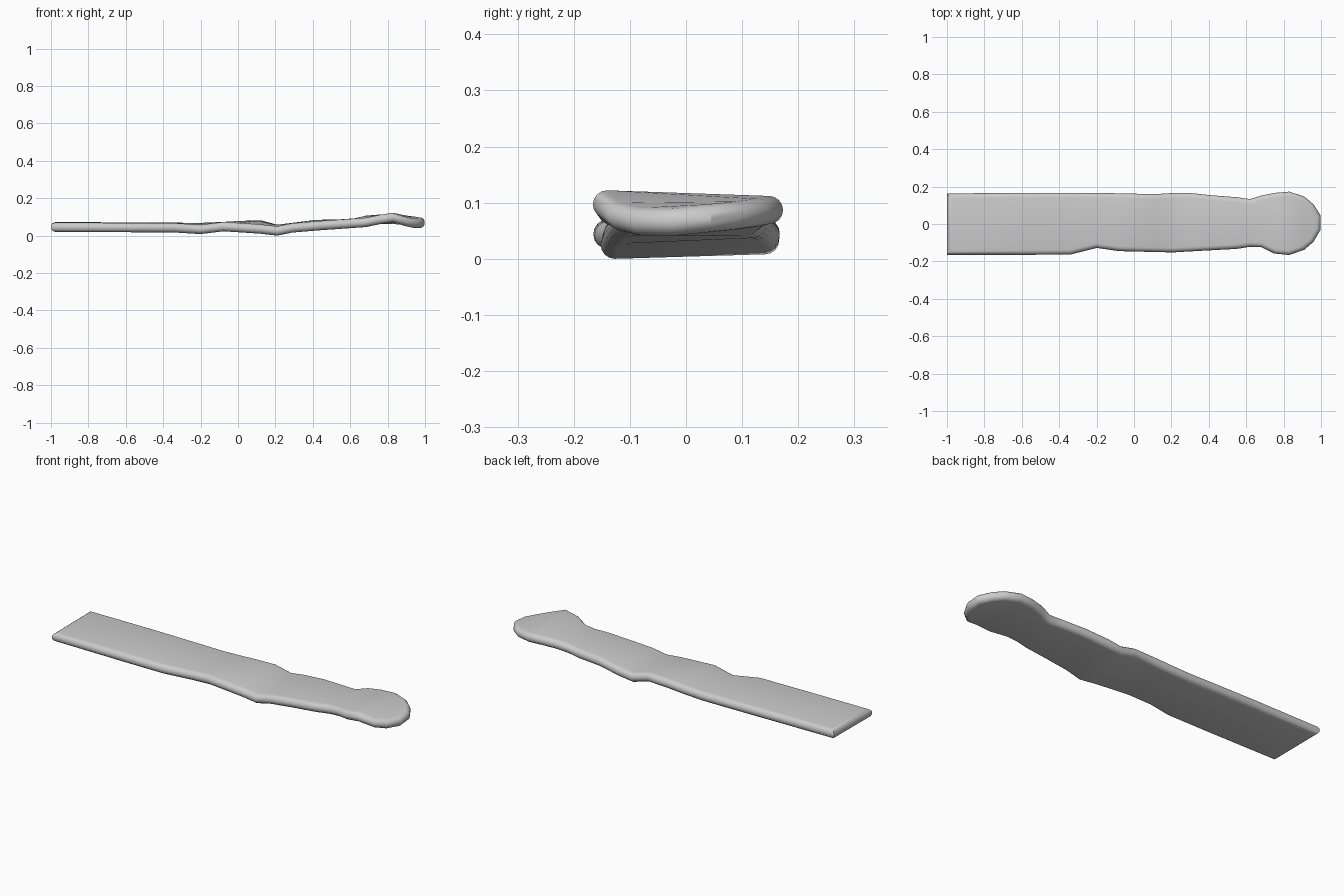
import bpy, bmesh, math
from mathutils import Vector

if "Cube" in bpy.data.objects:
    bpy.data.objects.remove(bpy.data.objects["Cube"])

R = 0.025      # half thickness of the strip
STEPS = 8      # facets around the rounded rim

# Stations along the strip: x, front y, front z, back y, back z
stations = [
    (-1.00, -.165, .048, .163, .050),
    (-0.60, -.165, .046, .167, .049),
    (-0.34, -.163, .045, .167, .047),
    (-0.20, -.128, .036, .166, .046),
    (-0.08, -.145, .051, .164, .051),
    (0.00, -.147, .046, .162, .056),
    (0.12, -.150, .038, .160, .060),
    (0.21, -.152, .028, .166, .036),
    (0.29, -.147, .044, .167, .046),
    (0.42, -.140, .055, .153, .062),
    (0.55, -.133, .064, .143, .065),
    (0.62, -.122, .069, .133, .070),
    (0.68, -.124, .074, .152, .085),
    (0.75, -.158, .089, .166, .090),
    (0.83, -.166, .100, .173, .090),
    (0.91, -.138, .078, .147, .085),
    (0.96, -.095, .069, .105, .080),
    (0.998, -.030, .069, .045, .075),
]

# Closed outline: front edge, then the back edge returning
front = [Vector((x, yf, zf)) for x, yf, zf, yb, zb in stations]
back = [Vector((x, yb, zb)) for x, yf, zf, yb, zb in stations]
outline = front + back[::-1]
n = len(outline)


def inward(i):
    """Mitred inward direction of the outline in plan."""
    a, p, b = outline[i - 1], outline[i], outline[(i + 1) % n]
    d1 = (p - a).to_2d().normalized()
    d2 = (b - p).to_2d().normalized()
    n1, n2 = Vector((-d1.y, d1.x)), Vector((-d2.y, d2.x))
    m = (n1 + n2).normalized()
    return (m / max(m.dot(n1), 0.5)).to_3d()


# Rounded rim rings, from the underside to the top
bm = bmesh.new()
rings = []
for s in range(STEPS + 1):
    t = math.pi * (s / STEPS - 0.5)
    rings.append([bm.verts.new(p + inward(i) * R * (1 - math.cos(t))
                               + Vector((0, 0, R * math.sin(t))))
                  for i, p in enumerate(outline)])
for lo, hi in zip(rings, rings[1:]):
    for i in range(n):
        j = (i + 1) % n
        bm.faces.new((lo[i], lo[j], hi[j], hi[i]))

# Upper and lower faces join the two edges station by station
for ring in (rings[0], rings[-1]):
    for i in range(len(stations) - 1):
        bm.faces.new((ring[i], ring[i + 1], ring[n - 2 - i], ring[n - 1 - i]))
bmesh.ops.recalc_face_normals(bm, faces=bm.faces)

# Sit the strip on the ground
low = min(v.co.z for v in bm.verts)
for v in bm.verts:
    v.co.z -= low
mesh = bpy.data.meshes.new("curved_strip")
bm.to_mesh(mesh)
bm.free()
strip = bpy.data.objects.new("curved_strip", mesh)
bpy.context.collection.objects.link(strip)
bpy.context.view_layer.objects.active = strip
strip.select_set(True)
bpy.ops.object.shade_smooth_by_angle(angle=math.radians(30))
